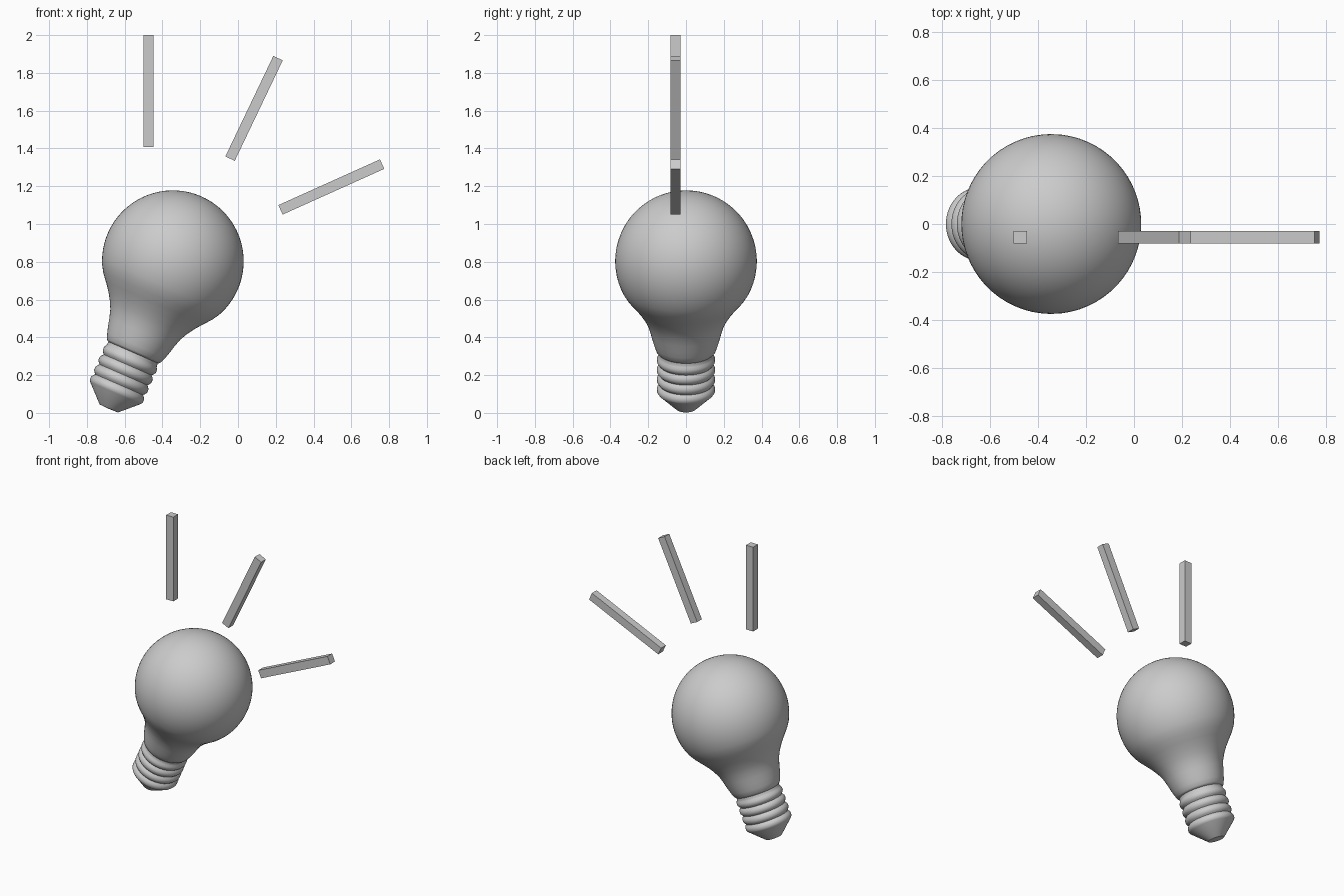
import bpy, bmesh
from math import sin, cos, pi, radians, atan2
from mathutils import Vector

if "Cube" in bpy.data.objects:
    bpy.data.objects.remove(bpy.data.objects["Cube"])

TILT = radians(23.5)
CENTRE = Vector((-0.345, 0, 0.803))
R = 0.375


def lathe(name, profile, angle, segments=64):
    """Revolve (radius, height) points around z, then tilt like the bulb."""
    bm = bmesh.new()
    rings = []
    for r, h in profile:
        if r < 1e-6:
            rings.append([bm.verts.new((0, 0, h))])
        else:
            rings.append([bm.verts.new((r * cos(2 * pi * i / segments),
                                        r * sin(2 * pi * i / segments), h))
                          for i in range(segments)])
    for a, b in zip(rings, rings[1:]):
        for i in range(segments):
            j = (i + 1) % segments
            quad = [a[i % len(a)], a[j % len(a)], b[j % len(b)], b[i % len(b)]]
            bm.faces.new(list(dict.fromkeys(quad)))
    bmesh.ops.recalc_face_normals(bm, faces=bm.faces)
    mesh = bpy.data.meshes.new(name)
    bm.to_mesh(mesh)
    bm.free()
    ob = bpy.data.objects.new(name, mesh)
    bpy.context.collection.objects.link(ob)
    ob.location = CENTRE
    ob.rotation_euler = (0, TILT, 0)
    bpy.ops.object.select_all(action='DESELECT')
    ob.select_set(True)
    bpy.context.view_layer.objects.active = ob
    bpy.ops.object.shade_smooth_by_angle(angle=radians(angle))
    return ob


# Glass: short neck flaring into a sphere
neck = [(0, -0.527), (0.146, -0.527), (0.157, -0.515), (0.167, -0.487),
        (0.178, -0.45), (0.188, -0.41), (0.202, -0.365), (0.222, -0.325),
        (0.249, -0.283), (0.281, -0.242), (0.313, -0.203)]
start = radians(-26)
dome = [(R * cos(a), R * sin(a)) for a in
        (start + (pi / 2 - start) * i / 28 for i in range(28))]
lathe("glass_bulb", neck + dome + [(0, R)], 50)

# Screw base: four rounded ridges, then a cone down to the contact
screw = [(0, -0.515), (0.143, -0.515), (0.143, -0.540)]
for k in range(4):
    d = -0.570 - 0.057 * k
    screw += [(0.146, d + 0.020), (0.153, d + 0.009),
              (0.153, d - 0.009), (0.146, d - 0.020)]
    if k < 3:
        screw.append((0.138, d - 0.0285))
screw += [(0.053, -0.850), (0, -0.852)]
lathe("screw_base", screw, 40)

# Light rays: square bars fanned out above the bulb, (x, z) of both ends
rays = {"ray_upright": ((-0.474, 1.408), (-0.474, 2.0)),
        "ray_middle": ((-0.042, 1.346), (0.212, 1.878)),
        "ray_low": ((0.225, 1.075), (0.763, 1.317))}
for name, ((x0, z0), (x1, z1)) in rays.items():
    bpy.ops.mesh.primitive_cube_add(
        size=1, location=((x0 + x1) / 2, -0.055, (z0 + z1) / 2),
        rotation=(0, atan2(x1 - x0, z1 - z0), 0))
    bar = bpy.context.object
    bar.name = name
    bar.scale = (0.055, 0.052, Vector((x1 - x0, z1 - z0)).length)
